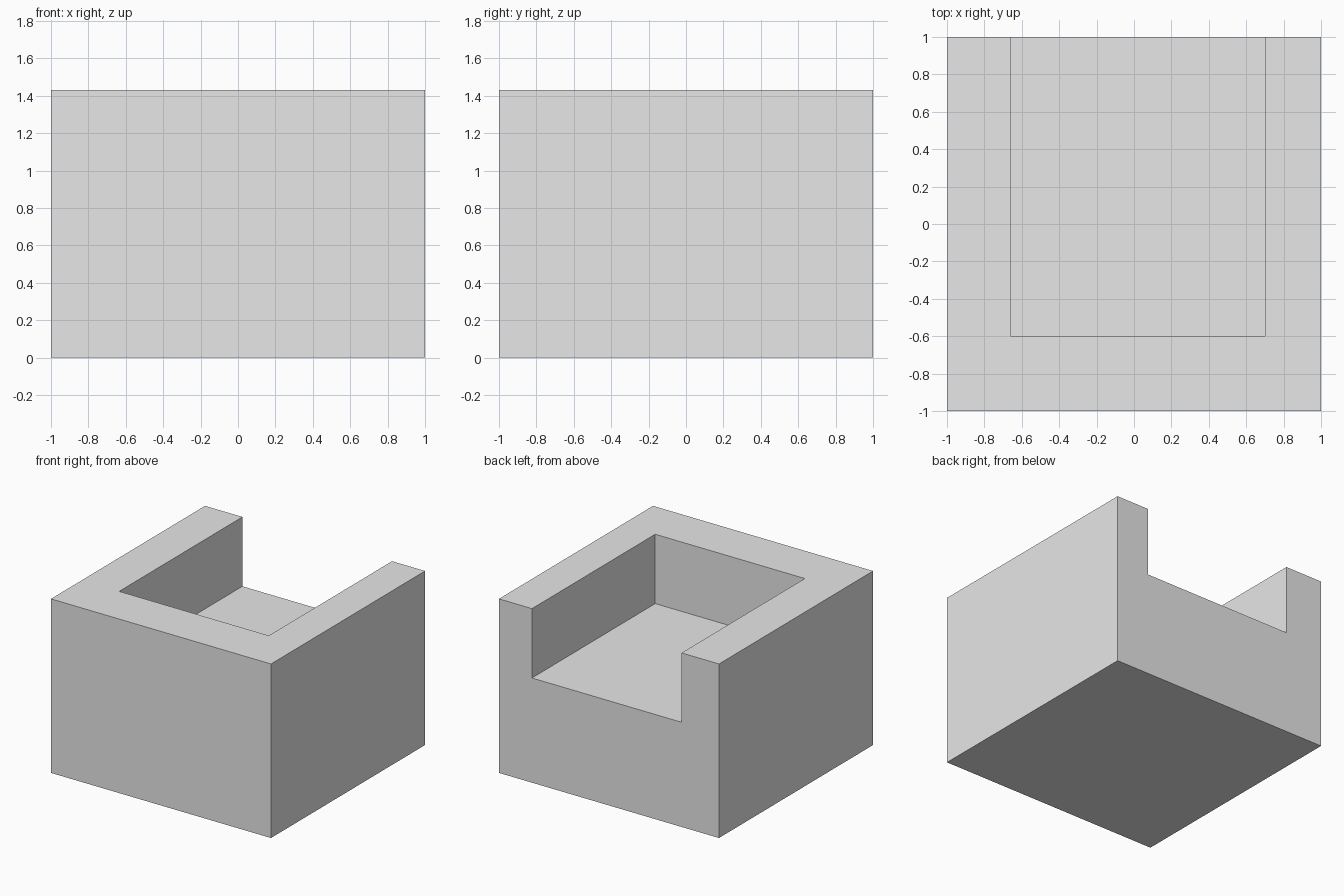
import bpy
import bmesh

if "Cube" in bpy.data.objects:
    bpy.data.objects.remove(bpy.data.objects["Cube"])

HEIGHT = 1.43
FLOOR = 0.86          # height of the recessed floor
LEFT, RIGHT = -0.66, 0.70   # inner sides of the recess
FRONT = -0.60         # inner side of the front wall

grey = bpy.data.materials.new("light_grey")
grey.diffuse_color = (0.8, 0.8, 0.8, 1.0)
grey.use_nodes = True
grey.node_tree.nodes["Principled BSDF"].inputs["Base Color"].default_value = grey.diffuse_color


def prism(bm, outline, z0, z1):
    """Extrude a flat outline from z0 up to z1."""
    face = bm.faces.new([bm.verts.new((x, y, z0)) for x, y in outline])
    top = bmesh.ops.extrude_face_region(bm, geom=[face])["geom"]
    verts = [g for g in top if isinstance(g, bmesh.types.BMVert)]
    bmesh.ops.translate(bm, verts=verts, vec=(0, 0, z1 - z0))
    bmesh.ops.recalc_face_normals(bm, faces=bm.faces[:])


def make_object(name, outline, z0, z1):
    bm = bmesh.new()
    prism(bm, outline, z0, z1)
    mesh = bpy.data.meshes.new(name)
    bm.to_mesh(mesh)
    bm.free()
    mesh.materials.append(grey)
    obj = bpy.data.objects.new(name, mesh)
    bpy.context.collection.objects.link(obj)
    return obj


# Solid block
block = make_object("block", [(-1, -1), (1, -1), (1, 1), (-1, 1)], 0, HEIGHT)

# Recess, open at the top and back
cutter = make_object("recess_cutter",
                     [(LEFT, FRONT), (RIGHT, FRONT), (RIGHT, 1.5), (LEFT, 1.5)],
                     FLOOR, HEIGHT + 0.5)
cutter.hide_render = True
cutter.hide_set(True)

cut = block.modifiers.new("recess", 'BOOLEAN')
cut.operation = 'DIFFERENCE'
cut.solver = 'EXACT'
cut.object = cutter
